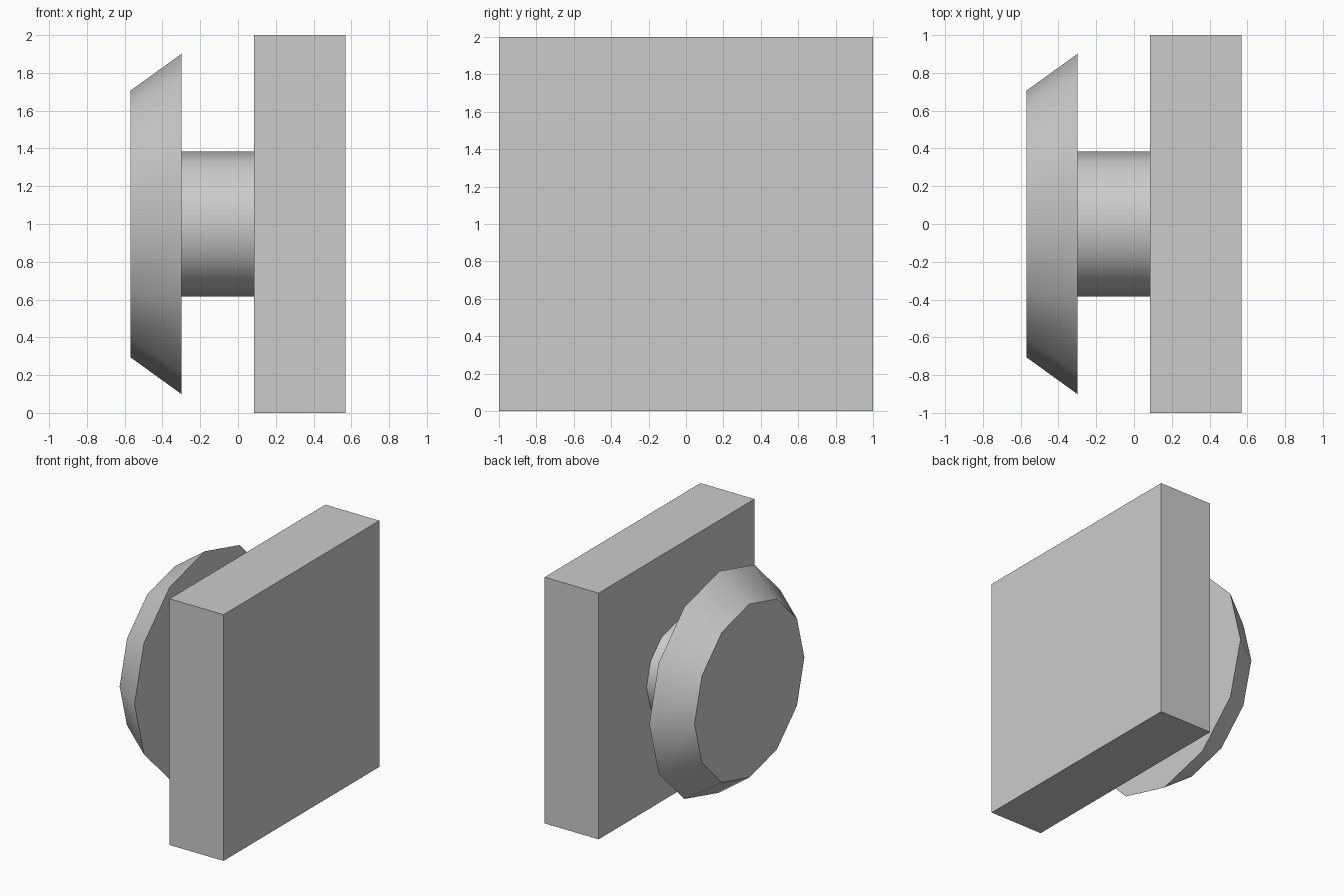
import bpy
from math import pi, radians

if "Cube" in bpy.data.objects:
    bpy.data.objects.remove(bpy.data.objects["Cube"])

SIDES = 12
CENTRE_Z = 1.0


def round_part(name, x0, x1, r0, r1):
    """Twelve-sided round part lying along x, from radius r0 at x0 to r1 at x1."""
    bpy.ops.mesh.primitive_cone_add(
        vertices=SIDES, radius1=r0, radius2=r1, depth=x1 - x0,
        location=((x0 + x1) / 2, 0, CENTRE_Z), rotation=(0, pi / 2, 0))
    ob = bpy.context.object
    ob.name = name
    bpy.ops.object.transform_apply(location=False, rotation=True, scale=True)
    bpy.ops.object.shade_smooth_by_angle(angle=radians(40))
    return ob


# Square mounting plate
bpy.ops.mesh.primitive_cube_add(size=1, location=(0.3275, 0, CENTRE_Z))
plate = bpy.context.object
plate.name = "mounting_plate"
plate.scale = (0.485, 2, 2)
bpy.ops.object.transform_apply(location=False, rotation=False, scale=True)

# Short stem and flared knob head
round_part("stem", -0.30, 0.085, 0.385, 0.385)
round_part("knob_head", -0.57, -0.30, 0.705, 0.90)
